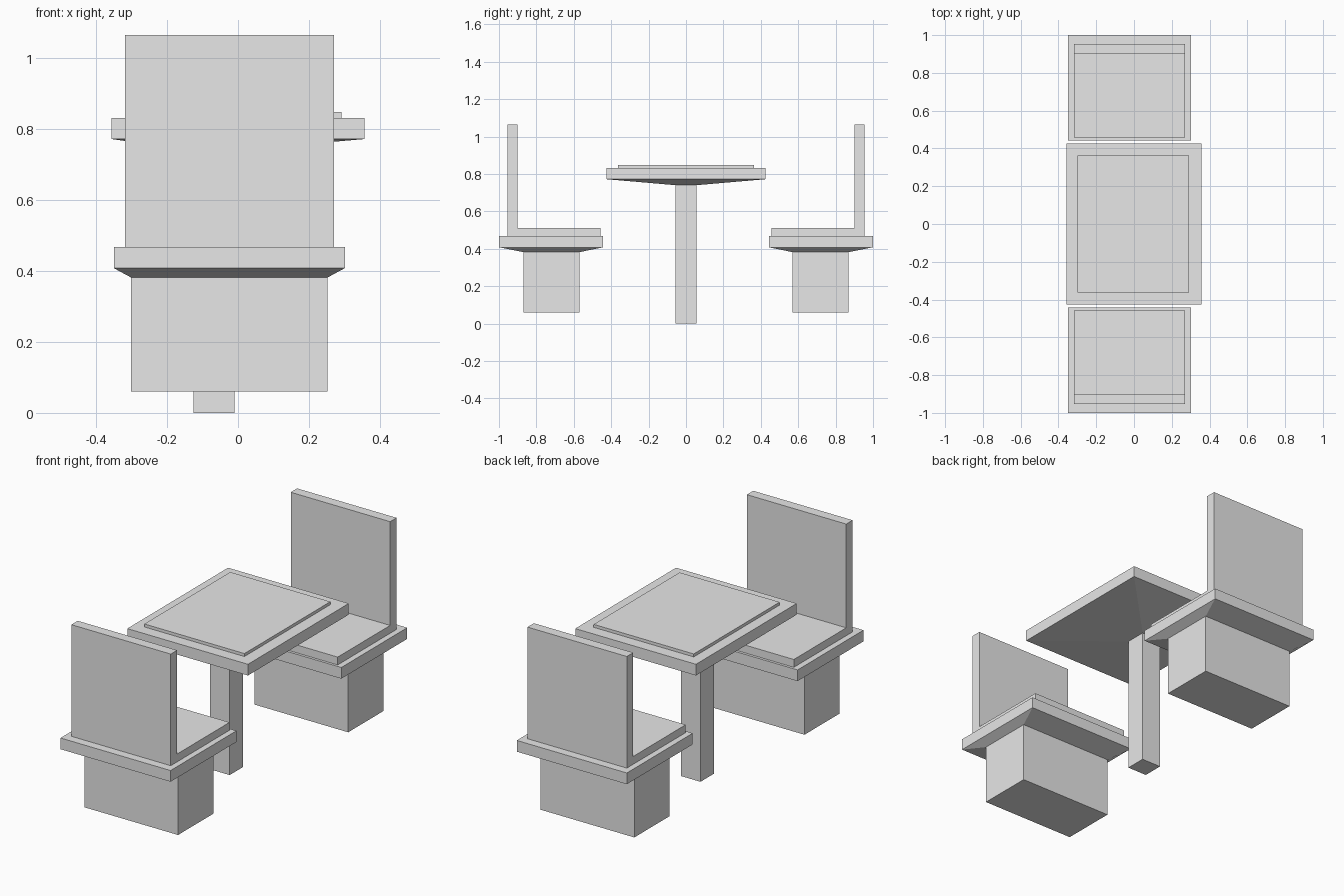
import bpy

if "Cube" in bpy.data.objects:
    bpy.data.objects.remove(bpy.data.objects["Cube"])

GREY = (0.8, 0.8, 0.8, 1.0)
grey = bpy.data.materials.new("plain_grey")
grey.use_nodes = True
grey.diffuse_color = GREY
grey.node_tree.nodes["Principled BSDF"].inputs["Base Color"].default_value = GREY


def loft(name, levels):
    """Stack rectangles (x range, y range, z) into one closed solid."""
    verts, faces = [], []
    for (x0, x1), (y0, y1), z in levels:
        verts += [(x0, y0, z), (x1, y0, z), (x1, y1, z), (x0, y1, z)]
    for level in range(len(levels) - 1):
        a = level * 4
        for i in range(4):
            j = (i + 1) % 4
            faces.append((a + i, a + j, a + j + 4, a + i + 4))
    top = len(verts) - 4
    faces += [(3, 2, 1, 0), tuple(range(top, top + 4))]
    mesh = bpy.data.meshes.new(name)
    mesh.from_pydata(verts, [], faces)
    mesh.materials.append(grey)
    obj = bpy.data.objects.new(name, mesh)
    bpy.context.collection.objects.link(obj)
    return obj


def box(name, xr, yr, zr):
    return loft(name, [(xr, yr, zr[0]), (xr, yr, zr[1])])


# Table: off-centre post, top with tapered underside, thin raised panel
post_x, post_y = (-0.125, -0.01), (-0.056, 0.056)
top_x, top_y = (-0.357, 0.357), (-0.426, 0.426)
box("table_post", post_x, post_y, (0, 0.74))
loft("table_top", [(post_x, post_y, 0.74), (top_x, top_y, 0.772), (top_x, top_y, 0.832)])
box("table_panel", (-0.3, 0.292), (-0.363, 0.363), (0.832, 0.848))

# Chairs: one at the back, mirrored to the front
base_x, base_y = (-0.302, 0.253), (0.57, 0.868)
seat_x, seat_y = (-0.35, 0.301), (0.443, 1.0)
pad_x = (-0.318, 0.27)
chair = [
    box("chair_base", base_x, base_y, (0.06, 0.382)),
    loft("chair_seat", [(base_x, base_y, 0.382), (seat_x, seat_y, 0.408), (seat_x, seat_y, 0.468)]),
    box("chair_cushion", pad_x, (0.457, 0.9), (0.468, 0.51)),
    box("chair_backrest", pad_x, (0.9, 0.954), (0.468, 1.065)),
]
for part in chair:
    mirror = part.modifiers.new("Mirror", "MIRROR")
    mirror.use_axis = (False, True, False)
    mirror.use_mirror_merge = False
